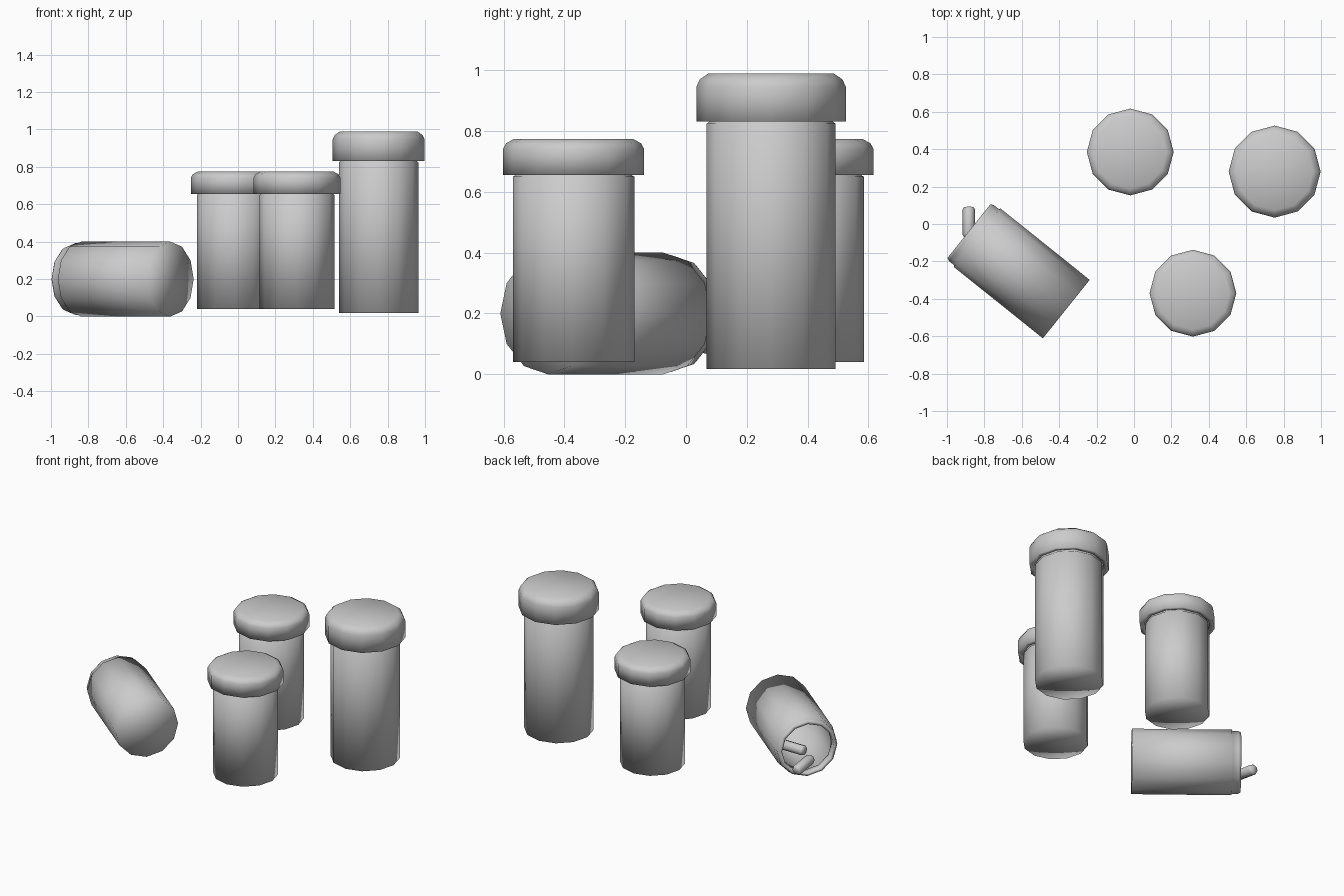
import bpy, math
from mathutils import Vector

if "Cube" in bpy.data.objects:
    bpy.data.objects.remove(bpy.data.objects["Cube"])

SIDES = 12


def lathe(name, profile, sides=SIDES):
    """Spin an (r, z) profile about z; points with r = 0 become single poles."""
    verts, faces, rings = [], [], []
    for r, z in profile:
        start, n = len(verts), (sides if r > 0 else 1)
        for i in range(n):
            a = 2 * math.pi * i / sides
            verts.append((r * math.cos(a), r * math.sin(a), z))
        rings.append([start + i % n for i in range(sides)])
    for lo, hi in zip(rings, rings[1:]):
        for i in range(sides):
            j = (i + 1) % sides
            face = list(dict.fromkeys((lo[i], lo[j], hi[j], hi[i])))
            faces.append(face)
    mesh = bpy.data.meshes.new(name)
    mesh.from_pydata(verts, [], faces)
    mesh.shade_smooth()
    ob = bpy.data.objects.new(name, mesh)
    bpy.context.collection.objects.link(ob)
    return ob


def aim(ob, location, direction):
    ob.location = location
    ob.rotation_mode = 'QUATERNION'
    ob.rotation_quaternion = Vector(direction).to_track_quat('Z', 'Y')


# Hollow bottle with a slightly inset rounded lip
BODY = [(0, 0), (0.2, 0), (0.2, 0.61), (0.192, 0.615), (0.192, 0.65),
        (0.183, 0.667), (0.165, 0.667), (0.165, 0.615), (0.188, 0.6),
        (0.188, 0.012), (0, 0.012)]
# Cap with chamfered top edge and a hollow underside
CAP = [(0, 0.69), (0.203, 0.69), (0.203, 0.615), (0.232, 0.615),
       (0.232, 0.702), (0.222, 0.72), (0.195, 0.735), (0, 0.735)]

# Standing capped bottles: location and scale
STANDING = [((-0.02, 0.385, 0.04), (1, 1, 1)),
            ((0.315, -0.37, 0.04), (1, 1, 1)),
            ((0.752, 0.28, 0.018), (1.06, 1.06, 1.322))]
for n, (loc, scale) in enumerate(STANDING, 1):
    for part, profile in (("bottle", BODY), ("cap", CAP)):
        ob = lathe(f"{part}_{n}", profile)
        ob.location, ob.scale = loc, scale

# Open bottle lying on its side, its x axis kept level
open_bottle = lathe("open_bottle", BODY)
open_bottle.location = (-0.362, -0.455, 0.2)
open_bottle.rotation_euler = (0, math.radians(90), math.atan2(0.625, -0.78))

# Tablets spilling out of the mouth
R, L = 0.033, 0.16
TABLET = [(0, -L / 2), (R * 0.8, -L / 2), (R, -L / 2 + 0.012),
          (R, L / 2 - 0.012), (R * 0.8, L / 2), (0, L / 2)]
aim(lathe("tablet_spilled", TABLET, 8), (-0.883, 0.01, 0.11), (0, 1, -0.15))
aim(lathe("tablet_inside", TABLET, 8), (-0.65, -0.22, 0.075), (1, 0, 0))
